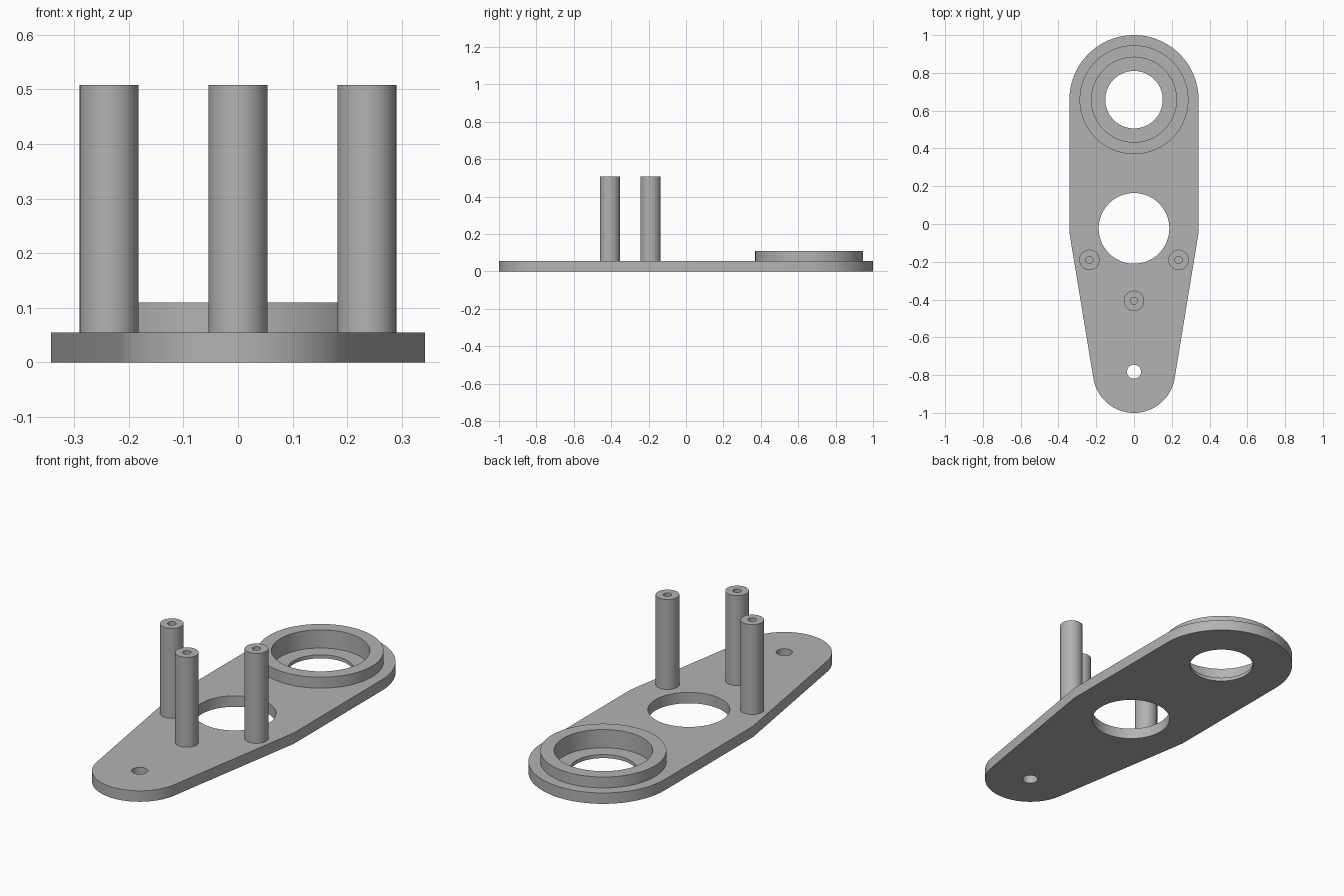
import bpy
import bmesh
from math import radians, sin, cos, pi, atan2, acos, hypot
from mathutils import Matrix

if "Cube" in bpy.data.objects:
    bpy.data.objects.remove(bpy.data.objects["Cube"])

THICK = 0.055          # plate thickness
COLLAR_TOP = 0.11
POST_TOP = 0.508
FLOOR = 0.018          # floor of the bearing recess
BACK_Y, BACK_R = 0.658, 0.342
TIP_Y, TIP_R = -0.782, 0.218
SHOULDER_Y = -0.045    # where the sides start to taper
RECESS_R = 0.225

grey = bpy.data.materials.new("plain_grey")
grey.use_nodes = True
grey.diffuse_color = (0.45, 0.45, 0.45, 1)
grey.node_tree.nodes["Principled BSDF"].inputs["Base Color"].default_value = grey.diffuse_color


def finish(name, bm, location=(0, 0, 0)):
    bmesh.ops.recalc_face_normals(bm, faces=bm.faces)
    mesh = bpy.data.meshes.new(name)
    bm.to_mesh(mesh)
    bm.free()
    mesh.materials.append(grey)
    obj = bpy.data.objects.new(name, mesh)
    obj.location = location
    bpy.context.collection.objects.link(obj)
    return obj


def activate(obj):
    bpy.ops.object.select_all(action="DESELECT")
    obj.select_set(True)
    bpy.context.view_layer.objects.active = obj


def smooth(obj):
    activate(obj)
    bpy.ops.object.shade_smooth_by_angle(angle=radians(30))


def lathe(name, profile, location, steps=64):
    """Spin a radius/height profile about the vertical axis."""
    bm = bmesh.new()
    verts = [bm.verts.new((r, 0, z)) for r, z in profile]
    edges = [bm.edges.new(pair) for pair in zip(verts, verts[1:])]
    bmesh.ops.spin(bm, geom=verts + edges, cent=(0, 0, 0), axis=(0, 0, 1),
                   angle=2 * pi, steps=steps)
    bmesh.ops.remove_doubles(bm, verts=bm.verts, dist=1e-5)
    smooth(finish(name, bm, location))


def drill(target, y, radius, bottom=-0.1, top=0.2):
    """Cut a vertical round hole into the target."""
    bm = bmesh.new()
    bmesh.ops.create_cone(bm, cap_ends=True, segments=96, radius1=radius, radius2=radius,
                          depth=top - bottom,
                          matrix=Matrix.Translation((0, y, (top + bottom) / 2)))
    cutter = finish("hole_cutter", bm)
    cutter.hide_render = True
    activate(target)
    mod = target.modifiers.new("hole", "BOOLEAN")
    mod.operation, mod.solver, mod.object = "DIFFERENCE", "EXACT", cutter
    bpy.ops.object.modifier_apply(modifier=mod.name)
    bpy.data.objects.remove(cutter)


def arc(y, radius, start, end, steps=64):
    angles = [start + (end - start) * i / steps for i in range(steps + 1)]
    return [(radius * cos(a), y + radius * sin(a)) for a in angles]


# Base plate: round back end, straight sides, tapering at a tangent to a smaller round tip
rise = SHOULDER_Y - TIP_Y
tangent = atan2(rise, BACK_R) - acos(TIP_R / hypot(BACK_R, rise))
outline = (arc(BACK_Y, BACK_R, 0, pi) + [(-BACK_R, SHOULDER_Y)]
           + arc(TIP_Y, TIP_R, pi - tangent, 2 * pi + tangent) + [(BACK_R, SHOULDER_Y)])
bm = bmesh.new()
base = bm.faces.new([bm.verts.new((x, y, 0)) for x, y in outline])
sides = bmesh.ops.extrude_face_region(bm, geom=[base], use_keep_orig=True)
top_verts = [v for v in sides["geom"] if isinstance(v, bmesh.types.BMVert)]
bmesh.ops.translate(bm, verts=top_verts, vec=(0, 0, THICK))
plate = finish("base_plate", bm)

# Bearing recess and its opening, large middle hole, small tip hole
drill(plate, BACK_Y, RECESS_R, bottom=FLOOR)
drill(plate, BACK_Y, 0.152)
drill(plate, -0.023, 0.187)
drill(plate, TIP_Y, 0.037)
smooth(plate)

# Raised collar around the bearing recess
lathe("bearing_collar",
      [(0.288, THICK), (0.288, COLLAR_TOP), (RECESS_R, COLLAR_TOP), (RECESS_R, THICK)],
      (0, BACK_Y, 0), steps=96)

# Three standoff posts with screw holes
post_profile = [(0.054, THICK), (0.054, POST_TOP), (0.019, POST_TOP), (0.019, THICK), (0, THICK)]
for name, x, y in (("left_post", 0.236, -0.19), ("right_post", -0.236, -0.19),
                   ("front_post", 0, -0.407)):
    lathe(name, post_profile, (x, y, 0))
